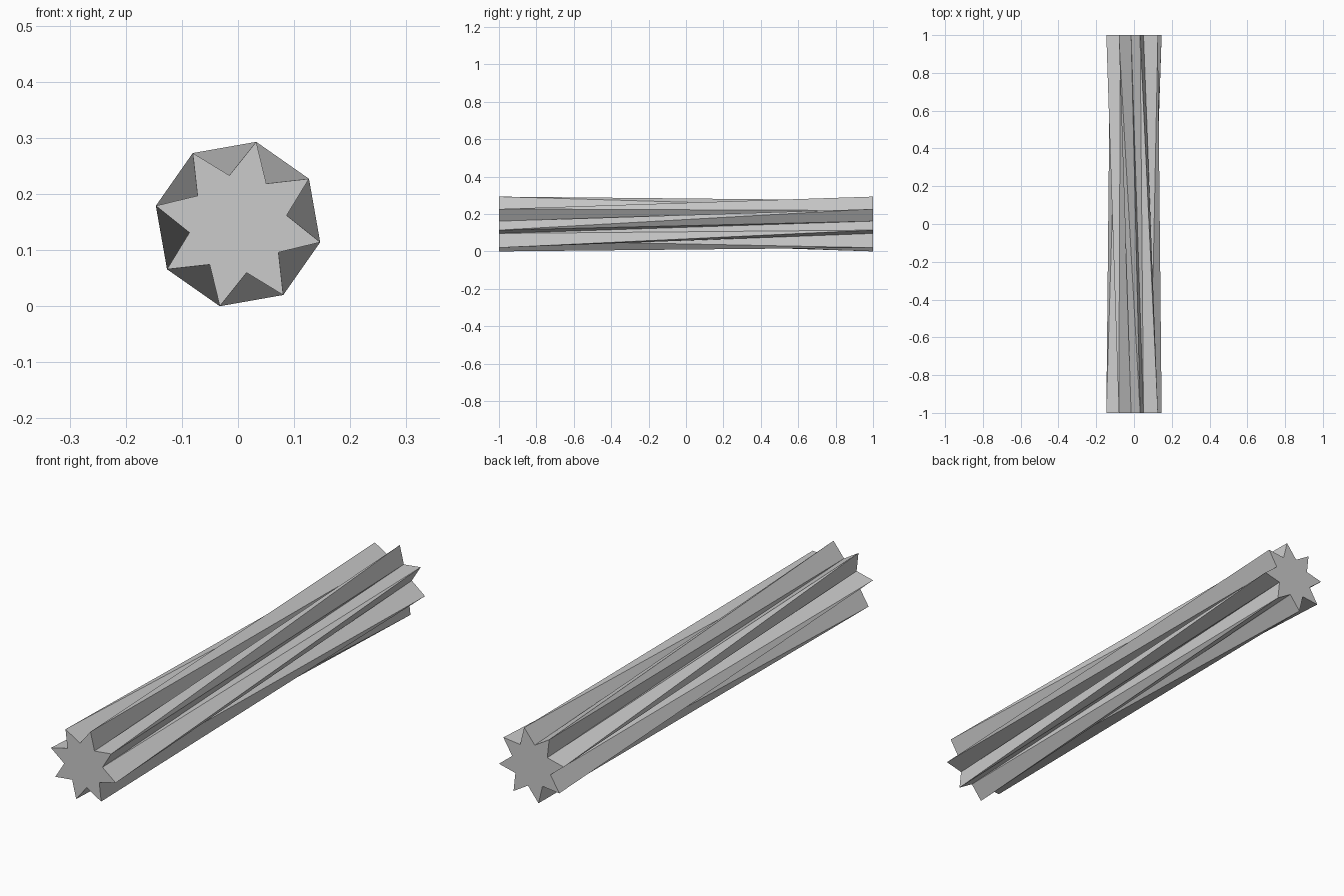
import bpy, bmesh, math

if "Cube" in bpy.data.objects:
    bpy.data.objects.remove(bpy.data.objects["Cube"])

POINTS = 8
R_OUT, R_IN = 0.15, 0.088
PHASE = math.radians(77.5)
CZ = R_OUT * math.cos(math.radians(12.5))
N = POINTS * 2
TWIST = 2  # back end is turned by one star point


def star(bm, y):
    ring = []
    for i in range(N):
        a = PHASE + i * math.tau / N
        r = R_IN if i % 2 else R_OUT
        ring.append(bm.verts.new((r * math.cos(a), y, CZ + r * math.sin(a))))
    return ring


bm = bmesh.new()
front, back = star(bm, -1), star(bm, 1)

# star-shaped end caps
bm.faces.new(front)
bm.faces.new(back[::-1])

# twisted flutes, each split along its crease
for i in range(N):
    a0, a1 = front[i], front[(i + 1) % N]
    b0, b1 = back[(i + TWIST) % N], back[(i + 1 + TWIST) % N]
    bm.faces.new((a0, b0, a1))
    bm.faces.new((a1, b0, b1))

bmesh.ops.recalc_face_normals(bm, faces=bm.faces)
mesh = bpy.data.meshes.new("twisted_star_bar")
bm.to_mesh(mesh)
bm.free()
bpy.context.collection.objects.link(bpy.data.objects.new("twisted_star_bar", mesh))
